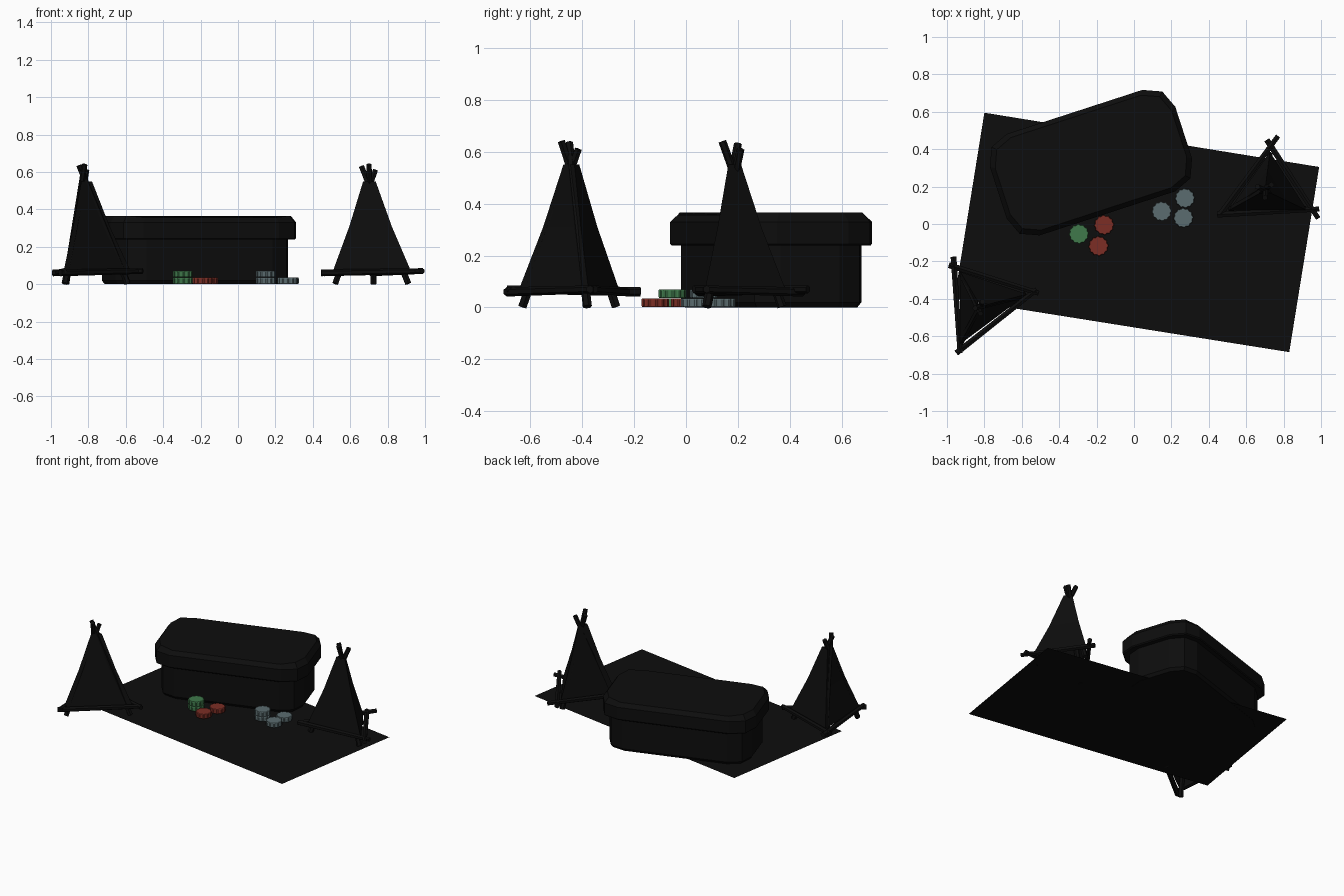
import bpy, bmesh, math
from mathutils import Vector, Matrix

cube = bpy.data.objects.get("Cube")
if cube:
    bpy.data.objects.remove(cube, do_unlink=True)


def material(name, rgb):
    m = bpy.data.materials.new(name)
    m.use_nodes = True
    m.diffuse_color = (*rgb, 1)
    bsdf = next(n for n in m.node_tree.nodes if n.type == 'BSDF_PRINCIPLED')
    bsdf.inputs["Base Color"].default_value = (*rgb, 1)
    return m


BLACK = material("soft black", (0.004, 0.004, 0.004))
RED = material("brick red", (0.2, 0.027, 0.018))
GREEN = material("leaf green", (0.05, 0.19, 0.07))
GREY = material("blue grey", (0.105, 0.15, 0.16))


def finish(bm, name, mat):
    bmesh.ops.recalc_face_normals(bm, faces=bm.faces)
    mesh = bpy.data.meshes.new(name)
    bm.to_mesh(mesh)
    bm.free()
    mesh.materials.append(mat)
    obj = bpy.data.objects.new(name, mesh)
    bpy.context.collection.objects.link(obj)
    return obj


def loft(name, rings, mat, caps=True):
    """Skin a stack of rings with equal point counts."""
    bm = bmesh.new()
    rows = [[bm.verts.new(p) for p in ring] for ring in rings]
    n = len(rows[0])
    for a, b in zip(rows, rows[1:]):
        for i in range(n):
            j = (i + 1) % n
            bm.faces.new((a[i], a[j], b[j], b[i]))
    if caps:
        bm.faces.new(rows[0][::-1])
        bm.faces.new(rows[-1])
    return finish(bm, name, mat)


def stick(name, start, end, radius=0.018):
    """Six-sided pole between two points."""
    a, b = Vector(start), Vector(end)
    bm = bmesh.new()
    turn = (b - a).to_track_quat('Z', 'Y').to_matrix().to_4x4()
    bmesh.ops.create_cone(bm, cap_ends=True, segments=6, radius1=radius,
                          radius2=radius * 0.85, depth=(b - a).length,
                          matrix=Matrix.Translation((a + b) / 2) @ turn)
    return finish(bm, name, BLACK)


# Ground mat
bm = bmesh.new()
bm.faces.new([bm.verts.new((x, y, 0.001)) for x, y in
              ((-0.96, -0.4), (0.83, -0.685), (0.99, 0.305), (-0.8, 0.595))])
finish(bm, "ground_mat", BLACK)


# Chest with overhanging lid
def rounded(hx, hy, r, z, raise_ends=0):
    pts = []
    corners = ((1, 1, 0), (-1, 1, 90), (-1, -1, 180), (1, -1, 270))
    for sx, sy, start in corners:
        for step in range(3):
            t = math.radians(start + 45 * step)
            x = sx * (hx - r) + r * math.cos(t)
            y = sy * (hy - r) + r * math.sin(t)
            lift = raise_ends if abs(x) > hx - 0.8 * r else 0
            pts.append((x, y, z + lift))
    return pts


body = loft("chest_body", [rounded(0.47, 0.235, 0.12, 0),
                           rounded(0.485, 0.25, 0.13, 0.02),
                           rounded(0.485, 0.25, 0.13, 0.25)], BLACK)
lid = loft("chest_lid", [rounded(0.515, 0.28, 0.14, 0.238),
                         rounded(0.521, 0.285, 0.14, 0.245),
                         rounded(0.521, 0.285, 0.14, 0.33),
                         rounded(0.496, 0.26, 0.13, 0.356, 0.009)], BLACK)
for part in (body, lid):
    part.location = (-0.23, 0.328, 0)
    part.rotation_euler.z = math.radians(18)


# Tents: three crossed poles, lashed bars and a draped cloth
def tent(side, apex, feet, tips, bars):
    for i, (foot, tip) in enumerate(zip(feet, tips)):
        stick(f"{side}_tent_pole_{i + 1}", (*foot, 0.003), tip)
    for i, (a, b) in enumerate(bars):
        stick(f"{side}_tent_bar_{i + 1}", (*a, 0.06), (*b, 0.07))
    centre = Vector(apex)
    rings = []
    for z, spread in ((0.065, 1.08), (0.31, 0.58), (0.55, 0.17)):
        ring = [centre.lerp(Vector(f), spread) for f in feet]
        rings.append([(p.x, p.y, z) for p in ring])
    loft(f"{side}_tent_cloth", rings, BLACK, caps=False)


tent("left", (0.70, 0.18),
     [(0.52, 0.08), (0.91, 0.08), (0.725, 0.37)],
     [(0.735, 0.21, 0.61), (0.66, 0.2, 0.63), (0.7, 0.14, 0.64)],
     [((0.445, 0.05), (0.99, 0.08)),
      ((0.46, 0.05), (0.77, 0.47)),
      ((0.71, 0.45), (0.985, 0.03))])
tent("right", (-0.82, -0.44),
     [(-0.925, -0.63), (-0.59, -0.38), (-0.92, -0.27)],
     [(-0.81, -0.415, 0.61), (-0.85, -0.45, 0.635), (-0.82, -0.48, 0.64)],
     [((-0.965, -0.175), (-0.93, -0.69)),
      ((-0.95, -0.69), (-0.52, -0.35)),
      ((-0.99, -0.22), (-0.51, -0.37))])


# Notched gaming chips
def chip(name, x, y, level, mat):
    def ring(scale, z):
        return [(x + scale * (0.053 if i % 4 < 2 else 0.049) * math.cos(math.tau * i / 48),
                 y + scale * (0.053 if i % 4 < 2 else 0.049) * math.sin(math.tau * i / 48),
                 level * 0.035 + z) for i in range(48)]
    loft(name, [ring(0.95, 0.002), ring(1, 0.006), ring(1, 0.031),
                ring(0.95, 0.035)], mat)


for colour, mat, spots in (
        ("green", GREEN, [(-0.295, -0.053, 2)]),
        ("red", RED, [(-0.16, -0.005, 1), (-0.19, -0.118, 1)]),
        ("grey", GREY, [(0.148, 0.068, 2), (0.272, 0.138, 1), (0.264, 0.033, 1)])):
    for i, (x, y, count) in enumerate(spots):
        for level in range(count):
            chip(f"{colour}_chip_{i + 1}_{level + 1}", x, y, level, mat)
